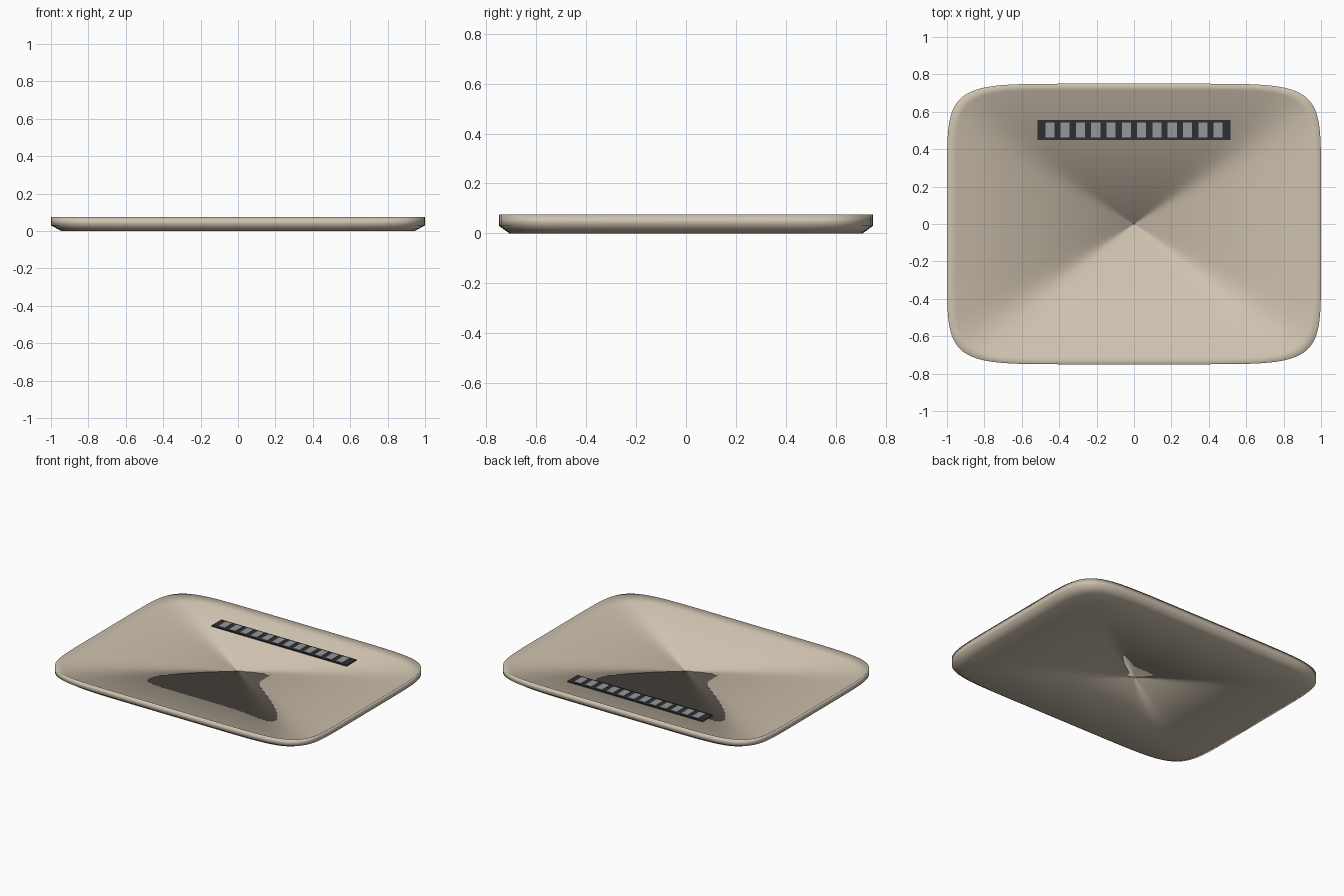
import bpy, bmesh, math

if "Cube" in bpy.data.objects:
    bpy.data.objects.remove(bpy.data.objects["Cube"])


def material(name, rgb):
    m = bpy.data.materials.new(name)
    m.diffuse_color = (*rgb, 1.0)
    m.use_nodes = True
    m.node_tree.nodes["Principled BSDF"].inputs["Base Color"].default_value = m.diffuse_color
    return m


shell_tan = material("shell_tan", (0.62, 0.54, 0.43))
strip_black = material("strip_black", (0.026, 0.028, 0.032))
key_grey = material("key_grey", (0.30, 0.31, 0.32))


def outline(n=96, power=7.5):
    """Rounded rectangle as a superellipse, 2 x 1.5."""
    pts = []
    for i in range(n):
        t = 2 * math.pi * (i + 0.5) / n
        c, s = math.cos(t), math.sin(t)
        pts.append((math.copysign(abs(c) ** (2 / power), c),
                    0.75 * math.copysign(abs(s) ** (2 / power), s)))
    return pts


def finish(bm, name, mat):
    bmesh.ops.recalc_face_normals(bm, faces=bm.faces)
    me = bpy.data.meshes.new(name)
    bm.to_mesh(me)
    bm.free()
    me.materials.append(mat)
    ob = bpy.data.objects.new(name, me)
    bpy.context.collection.objects.link(ob)
    return ob


# Shallow tray: closed profile (scale, height) swept round the outline,
# with a pinhole through the middle
profile = [(0.001, 0.0), (0.945, 0.0), (1.0, 0.03), (1.0, 0.075),
           (0.955, 0.043), (0.001, 0.043)]
bm = bmesh.new()
ring = outline()
rows = [[bm.verts.new((x * s, y * s, z)) for x, y in ring] for s, z in profile]
for a, b in zip(rows, rows[1:] + rows[:1]):
    for i in range(len(ring)):
        j = (i + 1) % len(ring)
        bm.faces.new((a[i], a[j], b[j], b[i])).smooth = True
finish(bm, "tray_shell", shell_tan)


def add_box(bm, x, y, z, sx, sy, sz):
    vs = bmesh.ops.create_cube(bm, size=1)["verts"]
    bmesh.ops.scale(bm, vec=(sx, sy, sz), verts=vs)
    bmesh.ops.translate(bm, vec=(x, y, z), verts=vs)


# Dark strip lying on the tray floor
bm = bmesh.new()
add_box(bm, 0, 0.503, 0.0455, 1.034, 0.108, 0.009)
finish(bm, "strip_base", strip_black)

# Row of twelve grey pads on the strip
bm = bmesh.new()
for i in range(12):
    add_box(bm, (i - 5.5) * 0.0818, 0.503, 0.0505, 0.049, 0.082, 0.004)
finish(bm, "strip_pads", key_grey)
